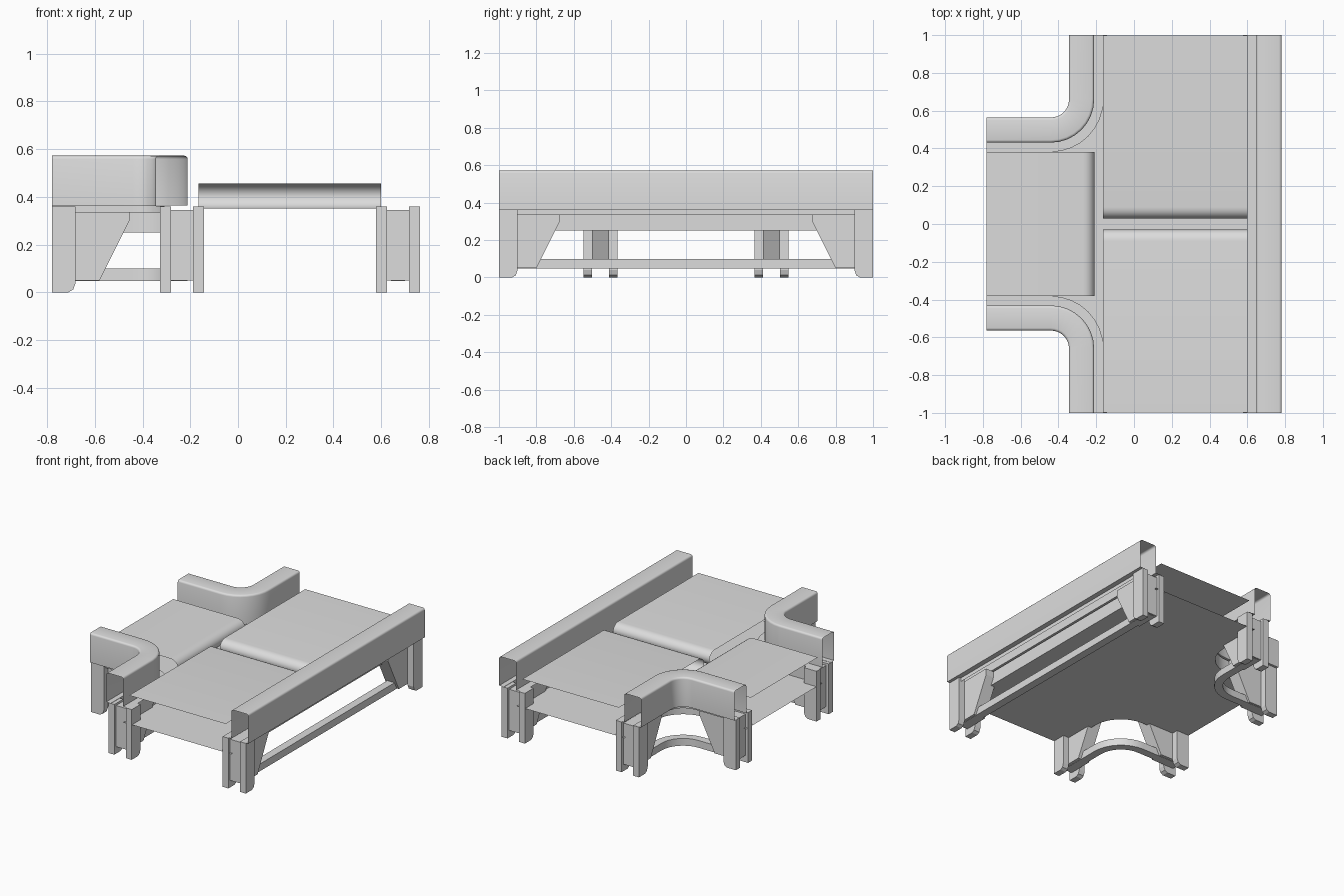
import bpy
import math
from mathutils import Vector

if "Cube" in bpy.data.objects:
    bpy.data.objects.remove(bpy.data.objects["Cube"], do_unlink=True)

shade = (0.72, 0.72, 0.72, 1)
grey = bpy.data.materials.new("plain grey")
grey.use_nodes = True
grey.diffuse_color = shade
grey.node_tree.nodes["Principled BSDF"].inputs["Base Color"].default_value = shade


def make(name, verts, faces, smooth=False):
    mesh = bpy.data.meshes.new(name)
    mesh.from_pydata(verts, [], faces)
    mesh.materials.append(grey)
    obj = bpy.data.objects.new(name, mesh)
    bpy.context.collection.objects.link(obj)
    bpy.ops.object.select_all(action='DESELECT')
    obj.select_set(True)
    bpy.context.view_layer.objects.active = obj
    bpy.ops.object.mode_set(mode='EDIT')
    bpy.ops.mesh.select_all(action='SELECT')
    bpy.ops.mesh.normals_make_consistent(inside=False)
    bpy.ops.object.mode_set(mode='OBJECT')
    if smooth:
        bpy.ops.object.shade_smooth_by_angle(angle=math.radians(35))


def extrude_points(profile, origin, along, across, w0, w1):
    """Place an (along, z) outline at two offsets across it."""
    o, a, c = (Vector((*v, 0)) for v in (origin, along, across))
    return [o + a * s + c * w + Vector((0, 0, z)) for w in (w0, w1) for s, z in profile]


def prism(name, profile, origin, along, across, w0, w1):
    """Solid extrusion of an outline."""
    n = len(profile)
    faces = [list(range(n)), list(range(n, 2 * n))]
    faces += [[i, (i + 1) % n, n + (i + 1) % n, n + i] for i in range(n)]
    make(name, extrude_points(profile, origin, along, across, w0, w1), faces)


def sweep(name, path, profile, closed):
    """Carry an (offset, z) section along a flat path."""
    verts, faces, n = [], [], len(profile)
    for i, p in enumerate(path):
        t = (Vector(path[min(i + 1, len(path) - 1)]) - Vector(path[max(i - 1, 0)])).normalized()
        verts += [(p[0] - t.y * o, p[1] + t.x * o, z) for o, z in profile]
    for i in range(len(path) - 1):
        for j in range(n if closed else n - 1):
            k = (j + 1) % n
            faces.append([i * n + j, i * n + k, i * n + n + k, i * n + n + j])
    if closed:
        faces += [list(range(n)), list(range(len(verts) - n, len(verts)))]
    make(name, verts, faces, True)


def box_section(half, z0, z1):
    return [(-half, z0), (half, z0), (half, z1), (-half, z1)]


def rail_section(side):
    """Rounded cover with a recessed outer lip and an inner ledge beside the belt."""
    half, top, r = 0.0665, 0.572, 0.014
    arc = [(half - r + r * math.cos(a), top - r + r * math.sin(a))
           for a in (0, math.pi / 6, math.pi / 3, math.pi / 2)]
    outer = [(-o, z) for o, z in arc]
    points = [(-0.03, 0.335), (-0.03, 0.362), (-half, 0.362)] + outer
    points += arc[::-1] + [(half, 0.364), (0.116, 0.364)]
    return [(o * side, z) for o, z in points]


def corner_path(sy, radius, x_end, y_end, steps=8):
    """Straight, quarter bend, straight; all bends share one centre."""
    cx, cy = -0.44, 0.66
    pts = [(cx + radius, y_end)]
    for i in range(steps + 1):
        a = -math.pi / 2 * i / steps
        pts.append((cx + radius * math.cos(a), cy + radius * math.sin(a)))
    pts.append((x_end, cy - radius))
    return [(x, y * sy) for x, y in pts]


def leg_station(name, origin, along):
    """Two posts with a wedge-shaped gusset between them."""
    across = (-along[1], along[0])
    post = [(0, 0), (0.07, 0), (0.09, 0.012), (0.1, 0.04), (0.1, 0.36), (0, 0.36)]
    for tag, w in (("first", -0.092), ("second", 0.046)):
        prism(f"{name}_{tag}_post", post, origin, along, across, w, w + 0.046)
    gusset = [(0.02, 0.05), (0.2, 0.05), (0.325, 0.3), (0.325, 0.345), (0.02, 0.345)]
    prism(f"{name}_gusset", gusset, origin, along, across, -0.046, 0.046)


def belt(name, origin, along, across, length, w0, w1):
    """Flat sheet whose inner end rolls under."""
    roll, drop, mid = 0.06, 0.0525, 0.4025
    prof = [(0, mid + drop)]
    for i in range(13):
        a = math.pi / 2 - math.pi * i / 12
        prof.append((length - roll + roll * math.cos(a), mid + drop * math.sin(a)))
    n = len(prof)
    make(name, extrude_points(prof, origin, along, across, w0, w1),
         [[i, i + 1, n + i + 1, n + i] for i in range(n - 1)], True)


# Straight side: guard rail, skirt plate, low tie bar
skirt = box_section(0.008, 0.25, 0.345)
bar = box_section(0.029, 0.048, 0.1)
sweep("long_rail", [(0.715, -1), (0.715, 1)], rail_section(1), False)
sweep("long_skirt", [(0.645, -0.9), (0.645, 0.9)], skirt, True)
sweep("long_tie_bar", [(0.67, -0.97), (0.67, 0.97)], bar, True)

# Both curved corners and all leg stations
for sy, tag in ((1, "back"), (-1, "front")):
    sweep(f"{tag}_corner_rail", corner_path(sy, 0.1625, -0.78, 1), rail_section(sy), False)
    sweep(f"{tag}_corner_skirt", corner_path(sy, 0.23, -0.7, 0.9), skirt, True)
    sweep(f"{tag}_corner_tie_bar", corner_path(sy, 0.2, -0.76, 0.97), bar, True)
    leg_station(f"{tag}_long_leg", (0.67, sy), (0, -sy))
    leg_station(f"{tag}_corner_leg", (-0.235, sy), (0, -sy))
    leg_station(f"{tag}_branch_leg", (-0.78, 0.457 * sy), (1, 0))
    belt(f"{tag}_belt", (0, 0.997 * sy), (0, -sy), (1, 0), 0.967, -0.165, 0.6)

# Branch belt, and one flat tray hung below all the belts
belt("branch_belt", (-0.78, 0), (1, 0), (0, 1), 0.57, -0.38, 0.38)
outline = corner_path(-1, 0.23, -0.78, 0.997) + corner_path(1, 0.23, -0.78, 0.997)[::-1]
outline += [(0.645, 0.997), (0.645, -0.997)]
make("tray", [(x, y, 0.25) for x, y in outline], [list(range(len(outline)))])
